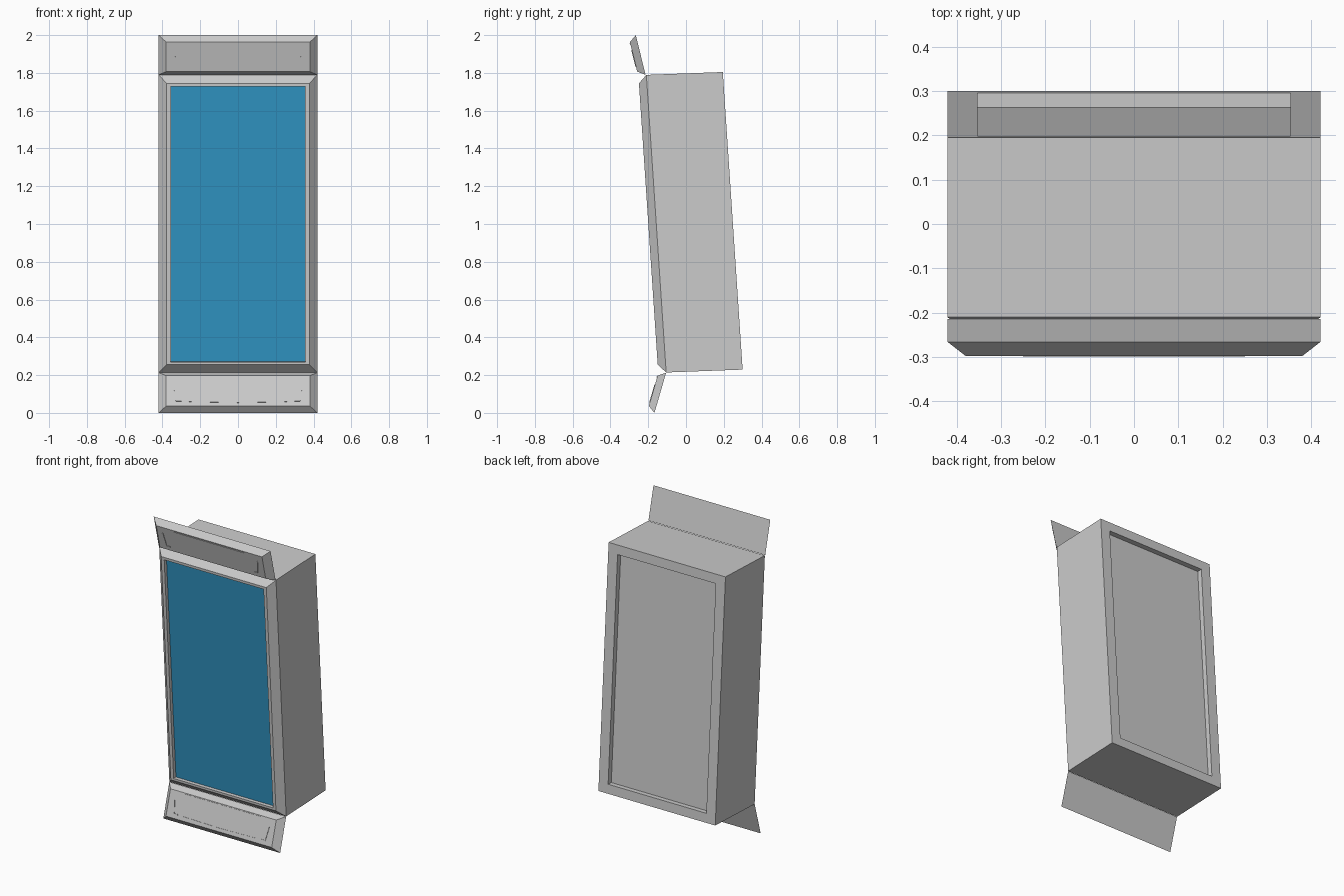
import bpy, bmesh
from mathutils import Vector

if "Cube" in bpy.data.objects:
    bpy.data.objects.remove(bpy.data.objects["Cube"])


def frame(origin, up, out):
    """Map (x, height along panel, depth) to world; origin/up/out are (y, z) pairs."""
    o, u, n = (Vector((0, *p)) for p in (origin, up, out))
    return lambda x, v, d: Vector((x, 0, 0)) + o + u * v + n * d


def make(name, bm):
    bmesh.ops.recalc_face_normals(bm, faces=bm.faces)
    mesh = bpy.data.meshes.new(name)
    bm.to_mesh(mesh)
    bm.free()
    obj = bpy.data.objects.new(name, mesh)
    bpy.context.collection.objects.link(obj)
    return obj


def loft(name, place, rings):
    """Closed solid through rectangular rings (half width, bottom, top, depth)."""
    bm = bmesh.new()
    loops = [[bm.verts.new(place(*c, d)) for c in ((-w, a), (w, a), (w, b), (-w, b))]
             for w, a, b, d in rings]
    for p, q in zip(loops, loops[1:]):
        for i in range(4):
            j = (i + 1) % 4
            bm.faces.new((p[i], p[j], q[j], q[i]))
    bm.faces.new(loops[0])
    bm.faces.new(loops[-1])
    return make(name, bm)


def strips(name, place, lines, depth, rise=0.003, width=0.005):
    """Thin raised bars along panel segments."""
    bm = bmesh.new()
    for x0, v0, x1, v1 in lines:
        a, b = Vector((x0, v0)), Vector((x1, v1))
        t = (b - a).normalized()
        s = Vector((-t.y, t.x)) * width / 2
        lo, hi = [[bm.verts.new(place(p.x, p.y, d)) for p in (a - s, b - s, b + s, a + s)]
                  for d in (depth - 0.002, depth + rise)]
        bm.faces.new(lo)
        bm.faces.new(hi)
        for i in range(4):
            j = (i + 1) % 4
            bm.faces.new((lo[i], lo[j], hi[j], hi[i]))
    return make(name, bm)


# Leaning cabinet: recessed back, bevelled front rim and recess for the screen
H = 1.5785
body = frame((-0.105, 0.214), (-0.0665, 0.998), (-0.9993, -0.0375))
loft("cabinet", body, [
    (0.353, 0.06, H - 0.06, -0.372), (0.353, 0.06, H - 0.06, -0.405),
    (0.42, 0, H, -0.405), (0.42, 0, H, 0),
    (0.378, 0.043, H - 0.043, 0.042), (0.357, 0.058, H - 0.06, 0.042),
    (0.357, 0.058, H - 0.06, 0.018)])

# Blue screen
screen = loft("screen", body, [(0.356, 0.059, H - 0.061, 0.017),
                               (0.356, 0.059, H - 0.061, 0.02)])
blue = bpy.data.materials.new("screen_blue")
blue.diffuse_color = (0.03, 0.3, 0.55, 1)
blue.use_nodes = True
blue.node_tree.nodes["Principled BSDF"].inputs["Base Color"].default_value = blue.diffuse_color
screen.data.materials.append(blue)

# Bevelled header and footer panels with thin trim lines
panels = {
    "header": (frame((-0.214, 1.79), (-0.24, 0.971), (-0.971, -0.24)), 0.216,
               [(-0.25, 0.178, 0.25, 0.178)]),
    "footer": (frame((-0.167, 0.0), (0.279, 0.96), (-0.96, 0.279)), 0.222,
               [(-0.27, 0.186, 0.27, 0.186), (-0.26, 0.052, 0, 0.047), (0, 0.047, 0.26, 0.052)]),
}
for name, (place, length, lines) in panels.items():
    loft(name + "_panel", place, [(0.42, 0, length, 0),
                                  (0.38, 0.027, length - 0.028, 0.039)])
    for s in (-1, 1):
        lines += [(s * 0.34, 0.145, s * 0.327, 0.055),
                  (s * 0.327, 0.055, s * 0.3, 0.055)]
    strips(name + "_trim", place, lines, 0.039)
